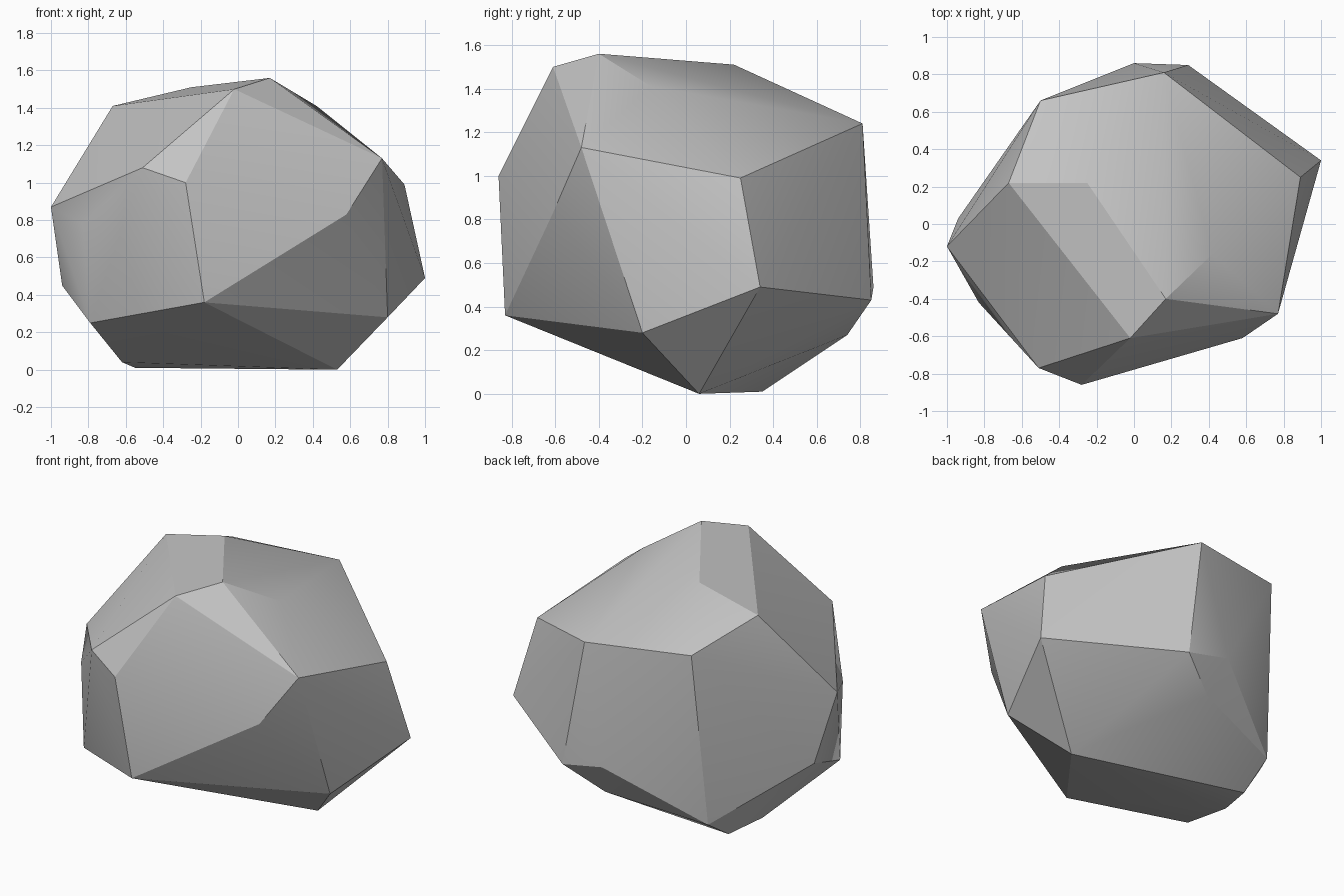
import bpy
import bmesh
import math

cube = bpy.data.objects.get("Cube")
if cube:
    bpy.data.objects.remove(cube, do_unlink=True)

# Corner points of the boulder, grouped from crown to base
crown = [(.17, -.40, 1.56), (-.02, -.61, 1.50), (-.25, .22, 1.51),
         (-.67, .22, 1.41), (.42, -.16, 1.41)]
shoulder = [(-.51, -.77, 1.08), (-.28, -.86, 1.0), (.77, -.48, 1.13),
            (.89, .25, .99), (.16, .81, 1.24), (-.50, .66, 1.27)]
waist = [(.58, -.61, .83), (-.83, -.42, .78), (-1, -.12, .87),
         (-.94, .03, .45), (1, .34, .49), (.29, .85, .43), (0, .86, .49)]
base = [(-.18, -.83, .36), (-.79, -.45, .25), (.80, -.20, .28),
        (.06, .74, .27), (-.55, .56, .15), (-.62, .10, .04),
        (-.55, .35, .01), (.53, .06, 0)]

# Stone material
stone = bpy.data.materials.new("light grey stone")
stone.use_nodes = True
grey = (.55, .55, .55, 1)
stone.diffuse_color = grey
shader = next(n for n in stone.node_tree.nodes if n.type == "BSDF_PRINCIPLED")
shader.inputs["Base Color"].default_value = grey

# Boulder body: the convex shell around the corner points
bm = bmesh.new()
for point in crown + shoulder + waist + base:
    bm.verts.new(point)
hull = bmesh.ops.convex_hull(bm, input=bm.verts[:])
spare = {v for v in hull["geom_interior"] if isinstance(v, bmesh.types.BMVert)}
bmesh.ops.delete(bm, geom=list(spare), context="VERTS")
bmesh.ops.recalc_face_normals(bm, faces=bm.faces[:])
mesh = bpy.data.meshes.new("boulder")
bm.to_mesh(mesh)
bm.free()
mesh.materials.append(stone)
boulder = bpy.data.objects.new("boulder", mesh)
bpy.context.collection.objects.link(boulder)

# Crisp facets, softened only where neighbours are nearly level
bpy.ops.object.select_all(action="DESELECT")
boulder.select_set(True)
bpy.context.view_layer.objects.active = boulder
bpy.ops.object.shade_smooth_by_angle(angle=math.radians(22))
